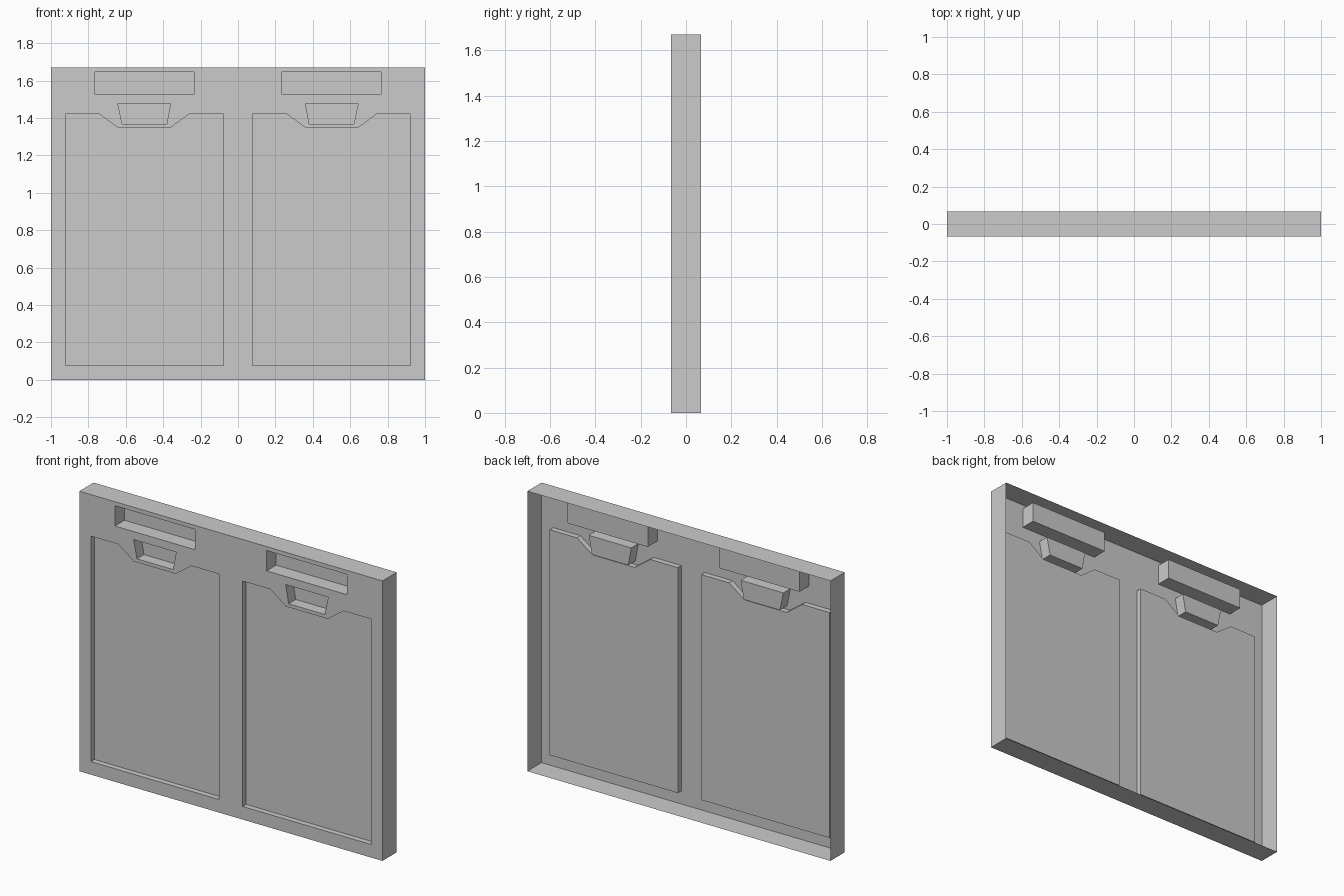
import bpy, bmesh
from mathutils import Vector

if "Cube" in bpy.data.objects:
    bpy.data.objects.remove(bpy.data.objects["Cube"])

HEIGHT, FRONT, BACK = 1.67, -0.067, 0.067

# Left-hand outlines (x, z) and how deep each is pressed into the front
door_panel = [(-0.923, 0.078), (-0.078, 0.078), (-0.078, 1.422), (-0.26, 1.422),
              (-0.363, 1.347), (-0.64, 1.347), (-0.743, 1.422), (-0.923, 1.422)]
handle_pocket = [(-0.62, 1.368), (-0.381, 1.368), (-0.361, 1.477), (-0.642, 1.477)]
drawer_slot = [(-0.765, 1.525), (-0.236, 1.525), (-0.236, 1.646), (-0.765, 1.646)]
recesses = [(door_panel, 0.033), (handle_pocket, 0.067), (drawer_slot, 0.09)]

bm = bmesh.new()
front_edges = []


def pressed_outline(points, depth, floor):
    """Outline on the front plane with walls running back, optionally closed by a floor."""
    a = [bm.verts.new((x, FRONT, z)) for x, z in points]
    b = [bm.verts.new((x, FRONT + depth, z)) for x, z in points]
    n = len(points)
    for i in range(n):
        j = (i + 1) % n
        front_edges.append(bm.edges.new((a[i], a[j])))
        bm.faces.new((a[i], a[j], b[j], b[i]))
    if floor:
        bm.faces.new(b)


# Outer rim, open at the back
pressed_outline([(-1, 0), (1, 0), (1, HEIGHT), (-1, HEIGHT)], BACK - FRONT, False)

# Recesses on both doors
for points, depth in recesses:
    pressed_outline(points, depth, True)
    pressed_outline([(-x, z) for x, z in reversed(points)], depth, True)

# Front sheet filled around the recess openings
fill = bmesh.ops.triangle_fill(bm, edges=front_edges, use_beauty=True,
                               use_dissolve=False, normal=Vector((0, -1, 0)))
front_face = next(g for g in fill["geom"] if isinstance(g, bmesh.types.BMFace))
bmesh.ops.recalc_face_normals(bm, faces=bm.faces[:])
if front_face.normal.y > 0:
    bmesh.ops.reverse_faces(bm, faces=bm.faces[:])

mesh = bpy.data.meshes.new("cabinet_front")
bm.to_mesh(mesh)
bm.free()
bpy.context.collection.objects.link(bpy.data.objects.new("cabinet_front", mesh))
